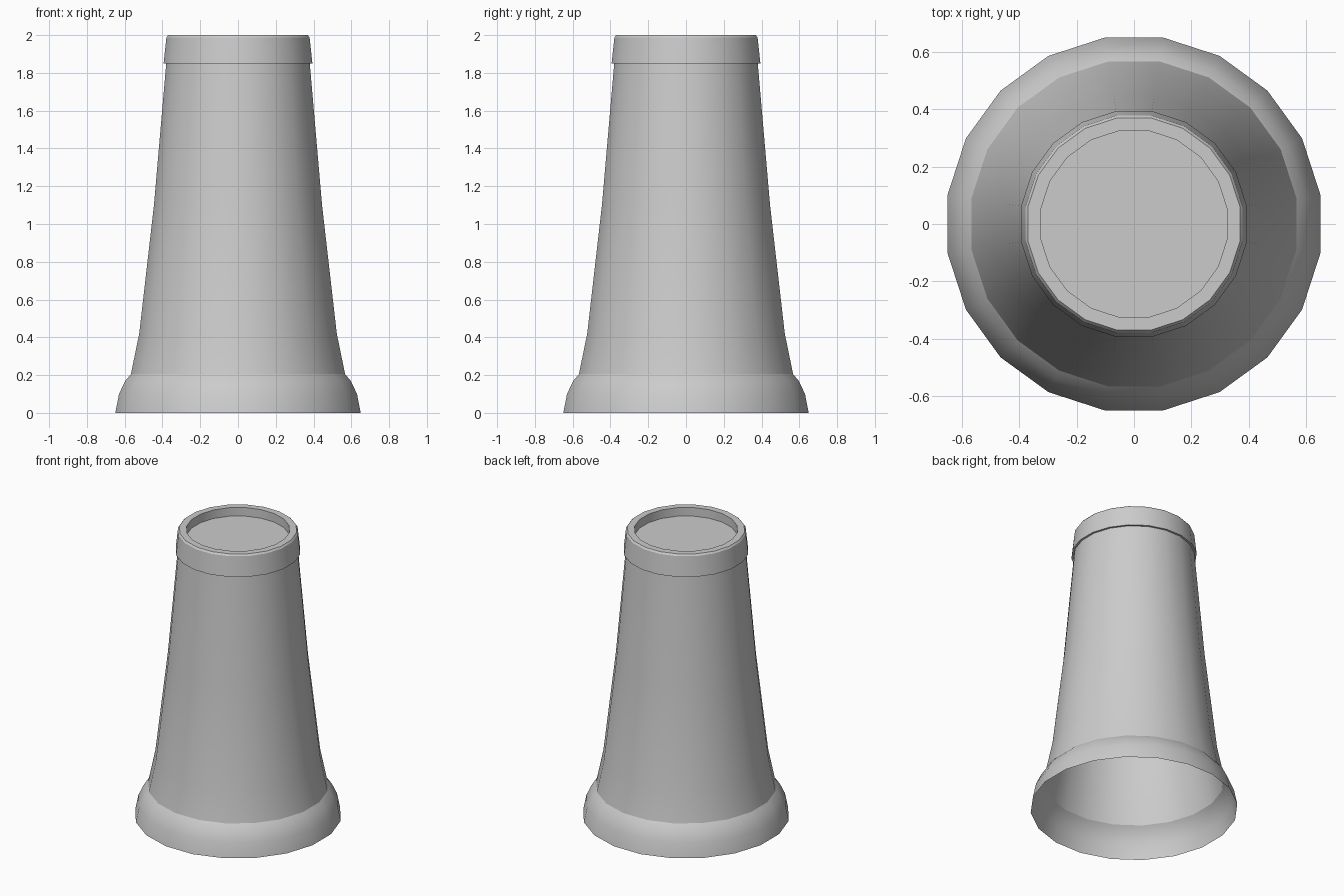
import bpy, bmesh, math

if "Cube" in bpy.data.objects:
    bpy.data.objects.remove(bpy.data.objects["Cube"])

SIDES = 20
HALF = math.pi / SIDES
K = 1 / math.cos(HALF)   # profile radii are measured across the flats


def lathe(name, profile, cap_last=False):
    """Revolve (radius, z) points into a 20-sided open shell."""
    bm = bmesh.new()
    rings = []
    for r, z in profile:
        rings.append([bm.verts.new((r * K * math.cos(HALF + 2 * HALF * i),
                                    r * K * math.sin(HALF + 2 * HALF * i), z))
                      for i in range(SIDES)])
    for lo, hi in zip(rings, rings[1:]):
        for i in range(SIDES):
            j = (i + 1) % SIDES
            bm.faces.new((lo[i], lo[j], hi[j], hi[i]))
    if cap_last:
        bm.faces.new(rings[-1])
    mesh = bpy.data.meshes.new(name)
    bm.to_mesh(mesh)
    bm.free()
    ob = bpy.data.objects.new(name, mesh)
    bpy.context.collection.objects.link(ob)
    bpy.ops.object.select_all(action='DESELECT')
    ob.select_set(True)
    bpy.context.view_layer.objects.active = ob
    bpy.ops.object.shade_smooth_by_angle(angle=math.radians(25))
    return ob


# flared foot, open underneath
lathe("foot", [(0.65, 0), (0.63, 0.10), (0.597, 0.17), (0.567, 0.205)])

# tapering hollow column
lathe("column", [(0.567, 0.205), (0.523, 0.42), (0.445, 1.10), (0.38, 1.85)])

# overhanging rim band with chamfered lip and recessed top plate
lathe("rim", [(0.38, 1.85), (0.394, 1.85), (0.379, 1.988), (0.37, 2.0),
              (0.325, 2.0), (0.325, 1.94)], cap_last=True)
